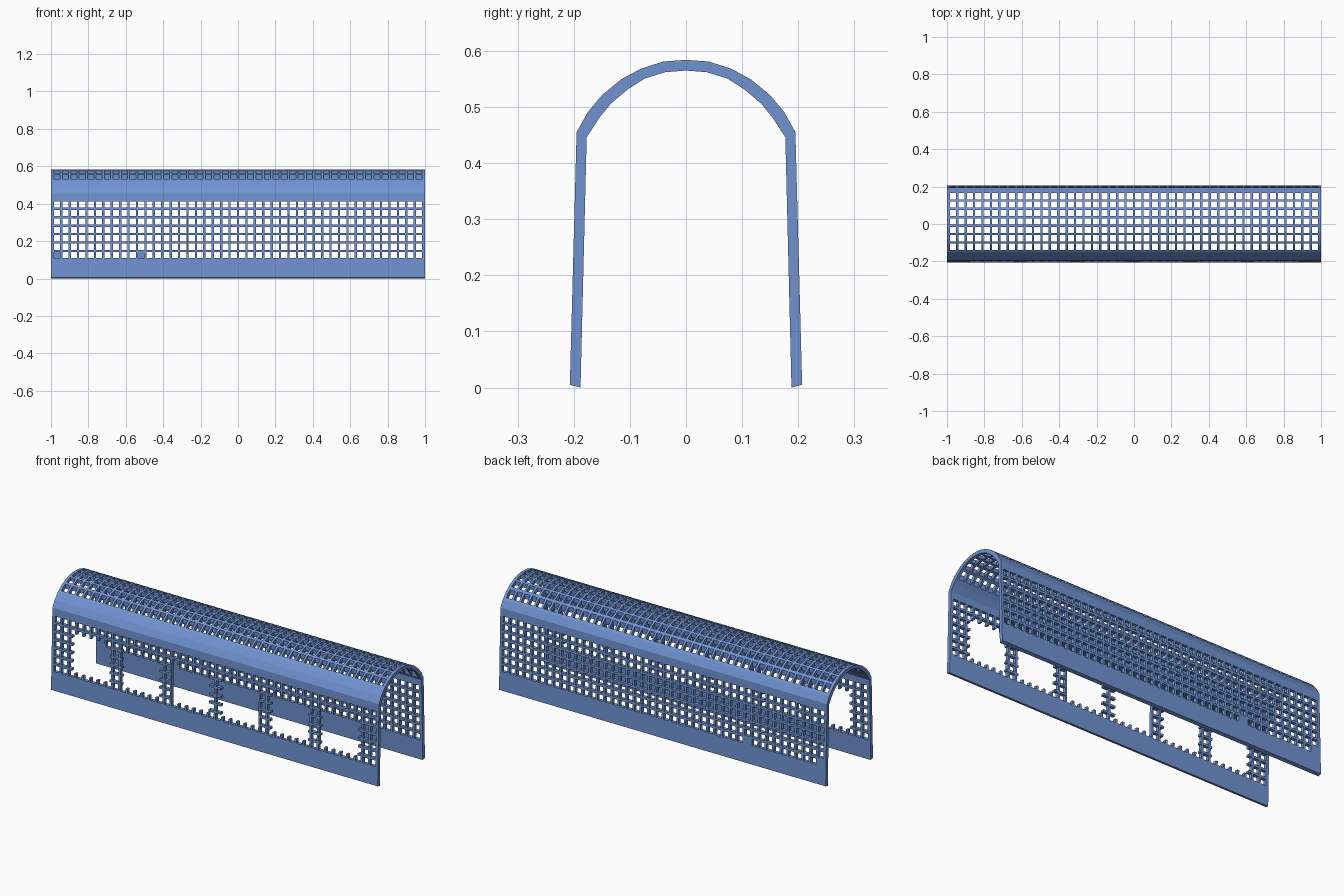
import bpy
import bmesh
from mathutils import Matrix, Vector

cube = bpy.data.objects.get("Cube")
if cube:
    bpy.data.objects.remove(cube, do_unlink=True)

COLUMNS, ROWS, PITCH, HOLE = 44, 7, 0.045, 0.033

blue = bpy.data.materials.new("blue_plastic")
blue.use_nodes = True
color = (0.16, 0.29, 0.64, 1)
blue.diffuse_color = color
blue.node_tree.nodes["Principled BSDF"].inputs["Base Color"].default_value = color


def make_object(name, bm):
    mesh = bpy.data.meshes.new(name)
    bmesh.ops.recalc_face_normals(bm, faces=bm.faces)
    bm.to_mesh(mesh)
    bm.free()
    obj = bpy.data.objects.new(name, mesh)
    bpy.context.collection.objects.link(obj)
    return obj


def add_box(bm, center, size):
    matrix = Matrix.Translation(center) @ Matrix.Diagonal((*size, 1))
    bmesh.ops.create_cube(bm, size=1, matrix=matrix)


# Arched cover: half profile mirrored, then extruded along x
outer = [(0.207, 0.005), (0.195, 0.455), (0.175, 0.491), (0.15, 0.521),
         (0.116, 0.549), (0.081, 0.568), (0.041, 0.581), (0, 0.584)]
inner = [(0.188, 0), (0.177, 0.446), (0.155, 0.48), (0.134, 0.506),
         (0.103, 0.532), (0.073, 0.551), (0.037, 0.562), (0, 0.565)]


def full_arch(half):
    return half + [(-y, z) for y, z in reversed(half[:-1])]


bm = bmesh.new()
rings = [[[bm.verts.new((x, y, z)) for y, z in full_arch(half)]
          for half in (outer, inner)] for x in (-1, 1)]
(a_out, a_in), (b_out, b_in) = rings
for i in range(len(a_out) - 1):
    for p, q in ((a_out, b_out), (b_in, a_in), (a_in, a_out), (b_out, b_in)):
        bm.faces.new((p[i], p[i + 1], q[i + 1], q[i]))
for i in (0, -1):
    bm.faces.new((a_out[i], b_out[i], b_in[i], a_in[i]))
cover = make_object("perforated_arch_cover", bm)
cover.data.materials.append(blue)

# Square perforations through both walls and the roof
bm = bmesh.new()
for col in range(COLUMNS):
    x = (col - (COLUMNS - 1) / 2) * PITCH
    for row in range(ROWS):
        z = 0.125 + row * PITCH
        add_box(bm, Vector((x, -0.195, z)), (HOLE, 0.06, HOLE))
        # Two lower holes of the back wall stay closed
        if row > 0 or col not in (0, 10):
            add_box(bm, Vector((x, 0.195, z)), (HOLE, 0.06, HOLE))
        y = 0.0135 + (row - 3) * PITCH
        add_box(bm, Vector((x, y, 0.55)), (HOLE, HOLE, 0.2))
holes = make_object("hole_cutter", bm)

# Six large openings in the front wall
bm = bmesh.new()
for i in range(6):
    add_box(bm, Vector(((i - 2.5) * 0.304, -0.2, 0.238)), (0.23, 0.1, 0.215))
openings = make_object("opening_cutter", bm)

bpy.context.view_layer.objects.active = cover
for cutter in (holes, openings):
    cutter.hide_render = True
    mod = cover.modifiers.new(cutter.name, "BOOLEAN")
    mod.operation = "DIFFERENCE"
    mod.solver = "EXACT"
    mod.object = cutter
    bpy.ops.object.modifier_apply(modifier=mod.name)
    bpy.data.objects.remove(cutter, do_unlink=True)
